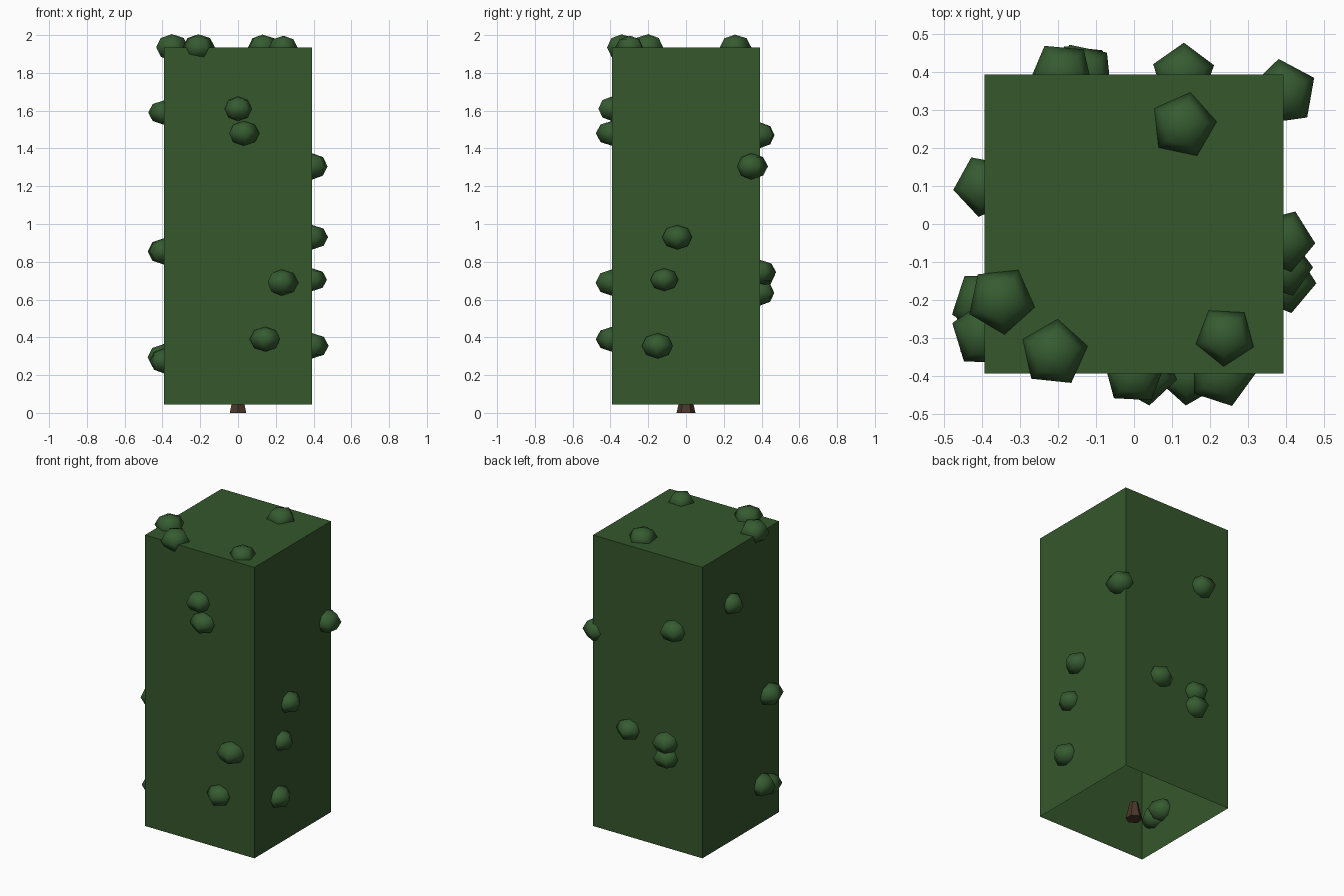
import bpy
import bmesh
from math import radians
from mathutils import Matrix

old = bpy.data.objects.get("Cube")
if old:
    bpy.data.objects.remove(old, do_unlink=True)


def make_material(name, rgb):
    mat = bpy.data.materials.new(name)
    mat.use_nodes = True
    color = (*rgb, 1.0)
    mat.diffuse_color = color
    mat.node_tree.nodes["Principled BSDF"].inputs["Base Color"].default_value = color
    return mat


def add_object(name, bm, mat, smooth=False):
    mesh = bpy.data.meshes.new(name)
    for face in bm.faces:
        face.smooth = smooth
    bm.to_mesh(mesh)
    bm.free()
    mesh.materials.append(mat)
    obj = bpy.data.objects.new(name, mesh)
    bpy.context.scene.collection.objects.link(obj)
    return obj


hedge_green = make_material("hedge green", (0.035, 0.095, 0.025))
leaf_green = make_material("leaf green", (0.036, 0.105, 0.03))
bark_brown = make_material("bark brown", (0.07, 0.038, 0.022))

HALF, BASE, TOP = 0.393, 0.045, 1.935

# Clipped hedge body: a tall box that is open underneath
bm = bmesh.new()
size = Matrix.Diagonal((2 * HALF, 2 * HALF, TOP - BASE, 1))
bmesh.ops.create_cube(bm, size=1, matrix=Matrix.Translation((0, 0, (TOP + BASE) / 2)) @ size)
bm.normal_update()
bottom = [f for f in bm.faces if f.normal.z < -0.9]
bmesh.ops.delete(bm, geom=bottom, context='FACES')
add_object("hedge_body", bm, hedge_green)

# Short tapered trunk reaching into the open base
bm = bmesh.new()
TRUNK_HEIGHT = 0.11
bmesh.ops.create_cone(bm, cap_ends=True, segments=6, radius1=0.05, radius2=0.025,
                      depth=TRUNK_HEIGHT, matrix=Matrix.Translation((0, 0, TRUNK_HEIGHT / 2)))
add_object("trunk", bm, bark_brown)


# Squashed five-sided leaf clump, turned about the vertical axis
def leaf_clump(name, position, radius, turn):
    bm = bmesh.new()
    place = (Matrix.Translation(position) @ Matrix.Rotation(radians(turn), 4, 'Z')
             @ Matrix.Diagonal((1, 1, 0.77, 1)))
    bmesh.ops.create_uvsphere(bm, u_segments=5, v_segments=4, radius=radius, matrix=place)
    add_object(name, bm, leaf_green, smooth=True)


# Clumps on each surface: two coordinates along it, radius, turn in degrees
clumps = {
    "top": [(-.35, -.2, .091, 42), (-.21, -.34, .09, 66),
            (.24, -.295, .08, 33), (.13, .26, .088, 60)],
    "front": [(0, 1.61, .084, 69), (.03, 1.48, .085, 43),
              (.23, .69, .09, 54), (.145, .39, .085, 30)],
    "back": [(-.19, 1.47, .088, 31), (.13, .745, .084, 71),
             (-.135, .73, .086, 24), (-.14, .635, .086, 30)],
    "left": [(.345, 1.305, .09, 8), (-.045, .93, .084, 50),
             (-.115, .705, .078, 55), (-.15, .355, .087, 50)],
    "right": [(.1, 1.59, .083, 25), (-.29, .855, .09, 71),
              (-.21, .295, .09, 36), (-.28, .275, .085, 60)],
}
locate = {
    "top": lambda a, b: (a, b, TOP),
    "front": lambda a, b: (a, -HALF, b),
    "back": lambda a, b: (a, HALF, b),
    "left": lambda a, b: (HALF, a, b),
    "right": lambda a, b: (-HALF, a, b),
}
for side, items in clumps.items():
    for number, (a, b, radius, turn) in enumerate(items, start=1):
        leaf_clump(f"{side}_leaf_clump_{number}", locate[side](a, b), radius, turn)
